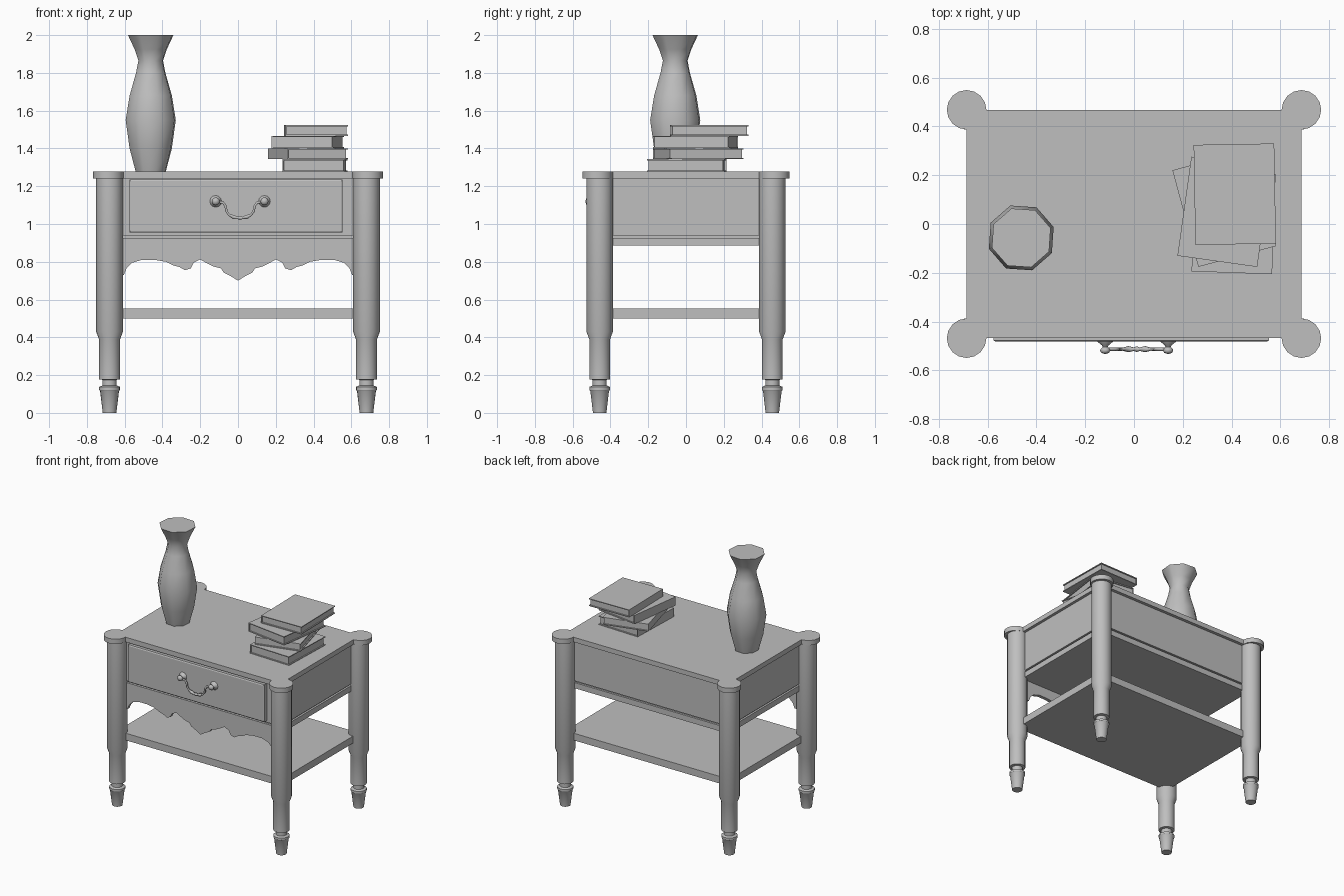
import bpy
import bmesh
from math import cos, sin, pi, radians
from mathutils import Matrix, Vector

cube = bpy.data.objects.get("Cube")
if cube:
    bpy.data.objects.remove(cube, do_unlink=True)

grey = bpy.data.materials.new("plain_grey")
grey.use_nodes = True
grey.diffuse_color = (0.52, 0.52, 0.52, 1)
grey.node_tree.nodes["Principled BSDF"].inputs["Base Color"].default_value = grey.diffuse_color


def finish(name, bm, angle=None):
    """Turn a bmesh into an object with the shared material."""
    bmesh.ops.recalc_face_normals(bm, faces=bm.faces)
    mesh = bpy.data.meshes.new(name)
    bm.to_mesh(mesh)
    bm.free()
    mesh.materials.append(grey)
    obj = bpy.data.objects.new(name, mesh)
    bpy.context.collection.objects.link(obj)
    if angle:
        bpy.ops.object.select_all(action='DESELECT')
        obj.select_set(True)
        bpy.context.view_layer.objects.active = obj
        bpy.ops.object.shade_smooth_by_angle(angle=radians(angle))
    return obj


def add_box(bm, lo, hi):
    lo, hi = Vector(lo), Vector(hi)
    matrix = Matrix.Translation((lo + hi) / 2) @ Matrix.Diagonal((hi - lo).to_4d())
    return bmesh.ops.create_cube(bm, size=1, matrix=matrix)["verts"]


def box(name, half_x, half_y, z0, z1):
    bm = bmesh.new()
    add_box(bm, (-half_x, -half_y, z0), (half_x, half_y, z1))
    return finish(name, bm)


def prism(name, outline, offset, angle=None):
    """Extrude a closed outline of 3D points along an offset."""
    bm = bmesh.new()
    face = bm.faces.new([bm.verts.new(p) for p in outline])
    extruded = bmesh.ops.extrude_face_region(bm, geom=[face], use_keep_orig=True)
    verts = [v for v in extruded["geom"] if isinstance(v, bmesh.types.BMVert)]
    bmesh.ops.translate(bm, verts=verts, vec=offset)
    return finish(name, bm, angle)


def lathe(name, profile, sides, loc, phase=0, forward=False, angle=35):
    """Turn (radius, height) pairs about z, or about -y when forward."""
    bm = bmesh.new()
    rings = []
    for r, h in profile:
        turn = [phase + 2 * pi * i / sides for i in range(sides)]
        rings.append([bm.verts.new((r * cos(a), r * sin(a), h)) for a in turn])
    for low, high in zip(rings, rings[1:]):
        for i in range(sides):
            j = (i + 1) % sides
            bm.faces.new((low[i], low[j], high[j], high[i]))
    bm.faces.new(rings[0])
    bm.faces.new(rings[-1])
    if forward:
        bm.transform(Matrix.Rotation(pi / 2, 4, 'X'))
    bm.transform(Matrix.Translation(loc))
    return finish(name, bm, angle)


# Table top with a round ear at each corner
TOP_X, TOP_Y, EAR = 0.686, 0.468, 0.081
outline = []
for k, (sx, sy) in enumerate([(1, 1), (-1, 1), (-1, -1), (1, -1)]):
    for i in range(13):
        a = (k - 1) * pi / 2 + i * pi / 8
        outline.append((sx * TOP_X + EAR * cos(a), sy * TOP_Y + EAR * sin(a), 1.242))
prism("table_top", outline, (0, 0, 0.036), 35)

# Turned legs
leg_profile = [(0.036, 0), (0.05, 0.115), (0.055, 0.122), (0.055, 0.138), (0.038, 0.145),
               (0.038, 0.175), (0.056, 0.178), (0.056, 0.39), (0.071, 0.43), (0.071, 1.245)]
LEG_X, LEG_Y = 0.68, 0.457
for side, sx in (("left", 1), ("right", -1)):
    for end, sy in (("front", -1), ("back", 1)):
        lathe(f"{end}_{side}_leg", leg_profile, 18, (sx * LEG_X, sy * LEG_Y, 0))

# Drawer case, shadow groove, base rail and lower shelf
box("drawer_case", 0.665, 0.445, 0.94, 1.245)
box("case_groove", 0.65, 0.43, 0.92, 0.945)
box("base_rail", 0.665, 0.445, 0.885, 0.927)
box("lower_shelf", LEG_X, LEG_Y, 0.5, 0.553)

# Drawer front with chamfered border
bm = bmesh.new()
add_box(bm, (-0.575, -0.478, 0.955), (0.553, -0.44, 1.235))
front = [f for f in bm.faces if f.calc_center_median().y < -0.47]
bmesh.ops.inset_region(bm, faces=front, thickness=0.012, depth=0.004)
finish("drawer_front", bm)

# Scalloped apron under the front rail
half = [(0.04, 0.725), (0.075, 0.742), (0.09, 0.765), (0.13, 0.775), (0.16, 0.79),
        (0.2, 0.812), (0.235, 0.795), (0.25, 0.765), (0.28, 0.755), (0.31, 0.772),
        (0.34, 0.78), (0.38, 0.8), (0.44, 0.81), (0.51, 0.81), (0.56, 0.795),
        (0.59, 0.765), (0.605, 0.73), (0.64, 0.73), (0.64, 0.89)]
edge = [(-x, z) for x, z in reversed(half)] + [(0, 0.7)] + half
prism("scalloped_apron", [(x, -0.445, z) for x, z in edge], (0, 0.025, 0))

# Drawer pull: two knobs and a hanging bail
PULL_X = 0.011
knob = [(0.033, 0), (0.031, 0.008), (0.014, 0.022), (0.01, 0.03), (0.018, 0.036),
        (0.021, 0.044), (0.016, 0.053), (0.004, 0.057)]
for side, sx in (("left", 1), ("right", -1)):
    lathe(f"{side}_knob", knob, 12, (PULL_X + sx * 0.129, -0.475, 1.12), forward=True, angle=50)

bail_half = [(0, 1.032, 1.3), (0.012, 1.032, 0.8), (0.035, 1.037, 1.4), (0.058, 1.048, 0.7),
             (0.072, 1.068, 0.8), (0.077, 1.095, 0.8), (0.09, 1.113, 0.8), (0.128, 1.12, 0.8)]
bail = [(-x, z, r) for x, z, r in reversed(bail_half[1:])] + bail_half
curve = bpy.data.curves.new("drawer_bail", 'CURVE')
curve.dimensions = '3D'
curve.bevel_depth = 0.009
curve.bevel_resolution = 1
curve.use_fill_caps = True
spline = curve.splines.new('POLY')
spline.points.add(len(bail) - 1)
for point, (x, z, r) in zip(spline.points, bail):
    point.co = (PULL_X + x, -0.513, z, 1)
    point.radius = r
curve.materials.append(grey)
bpy.context.collection.objects.link(bpy.data.objects.new("drawer_bail", curve))

# Eight-sided vase
vase = [(0.084, 1.277), (0.118, 1.4), (0.14, 1.55), (0.118, 1.68), (0.082, 1.8),
        (0.069, 1.865), (0.09, 1.925), (0.127, 2.0)]
lathe("vase", vase, 8, (-0.462, -0.057, 0), phase=radians(18.6), angle=60)

# Stack of books: centre x, centre y, turn in degrees, bottom, top
stack = [(0.408, 0.005, -2, 1.277, 1.343), (0.37, 0.065, 15, 1.344, 1.4),
         (0.37, 0.05, -8, 1.401, 1.466), (0.413, 0.122, 1, 1.467, 1.523)]
W, D, COVER, LIP = 0.165, 0.205, 0.006, 0.008
for n, (x, y, turn, z0, z1) in enumerate(stack, 1):
    bm = bmesh.new()
    add_box(bm, (-W, -D, z0), (W, D, z0 + COVER))
    add_box(bm, (-W, -D, z1 - COVER), (W, D, z1))
    add_box(bm, (-W, -D, z0 + COVER), (-W + COVER, D, z1 - COVER))
    add_box(bm, (-W + COVER, -D + LIP, z0 + COVER), (W - LIP, D - LIP, z1 - COVER))
    bm.transform(Matrix.Translation((x, y, 0)) @ Matrix.Rotation(radians(turn), 4, 'Z'))
    finish(f"book_{n}", bm)
